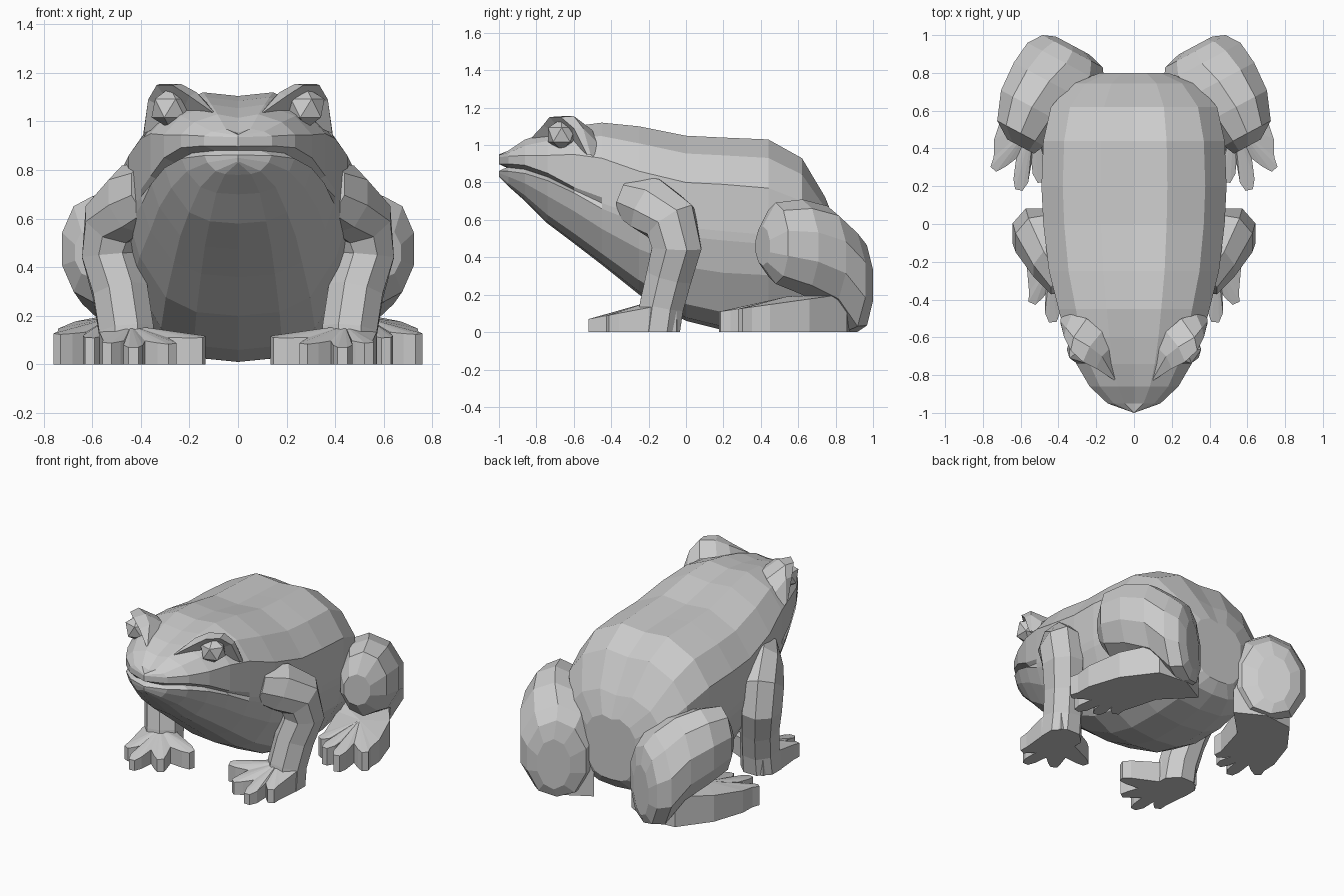
import bpy, bmesh
from math import sin, cos, pi
from mathutils import Vector as V

if "Cube" in bpy.data.objects:
    bpy.data.objects.remove(bpy.data.objects["Cube"])


def make(name, verts, faces, mirror=False):
    me = bpy.data.meshes.new(name)
    me.from_pydata([tuple(v) for v in verts], [], faces)
    bm = bmesh.new()
    bm.from_mesh(me)
    bmesh.ops.remove_doubles(bm, verts=bm.verts, dist=.0005)
    bmesh.ops.recalc_face_normals(bm, faces=bm.faces)
    bm.to_mesh(me)
    bm.free()
    ob = bpy.data.objects.new(name, me)
    bpy.context.collection.objects.link(ob)
    if mirror:
        ob.modifiers.new("mirror", 'MIRROR').use_mirror_merge = False
    return ob


def loft(name, rings, mirror=False, cap_start=True):
    n = len(rings[0])
    verts = [p for r in rings for p in r]
    faces = [(i * n + j, i * n + (j + 1) % n, (i + 1) * n + (j + 1) % n, (i + 1) * n + j)
             for i in range(len(rings) - 1) for j in range(n)]
    faces.append(tuple(range(len(verts) - n, len(verts))))
    if cap_start:
        faces.append(tuple(range(n)))
    return make(name, verts, faces, mirror)


def oval(c, a, b, n=8):
    pts = []
    for k in range(n):
        t = 2 * pi * (k + 0.5) / n
        p = c + (a * cos(t) + b * sin(t)) * 1.06
        p.z = max(p.z, 0)
        pts.append(p)
    return pts


def lerp(a, b, t):
    return a + (b - a) * t


# Body and head: y, half width, top z, bottom z, cheek z, mouth z, half gap, mouth depth
sections = [
    (-1.00, 0, .95, .83, .935, .88, .018, 0),
    (-0.95, .14, .97, .78, .94, .88, .02, .045),
    (-0.86, .235, 1.03, .70, .945, .87, .022, .045),
    (-0.74, .305, 1.07, .58, .945, .83, .02, .045),
    (-0.60, .36, 1.10, .475, .95, .76, .015, .03),
    (-0.45, .40, 1.12, .36, .93, .69, .03, 0),
    (-0.25, .45, 1.10, .20, .86, .62, .04, 0),
    (0.00, .48, 1.05, .06, .80, .56, .05, 0),
    (0.20, .49, 1.04, .01, .79, .54, .05, 0),
    (0.44, .48, 1.03, .01, .77, .52, .05, 0),
    (0.62, .44, .93, .04, .70, .46, .05, 0),
    (0.745, .33, .72, .09, .57, .38, .05, 0),
    (0.80, .18, .58, .16, .48, .34, .05, 0)]
rings = []
for y, w, zt, zb, zs, zm, g, d in sections:
    lo = zm - g
    half = [(0, y, zt - .015), (.36 * w, y, zt), (.77 * w, y, lerp(zs, zt, .62)), (w, y, zs),
            (w, y, zm + g), (w - d, y + (.04 if w == 0 else 0), zm), (w * .99, y, lo),
            (w * .9, y, lerp(lo, zb, .36)), (w * .66, y, lerp(lo, zb, .8)),
            (w * .38, y, lerp(lo, zb, .96)), (0, y, zb)]
    if w == 0:
        half[0], half[1], half[2] = (0, y, zt), (0, y, zt - .004), (0, y, zt - .008)
    rings.append([V(p) for p in half] + [V((-p[0], p[1], p[2])) for p in half[-2:0:-1]])
loft("body", rings, cap_start=False)

# Eyeballs
bm = bmesh.new()
for s in (-1, 1):
    r = bmesh.ops.create_icosphere(bm, subdivisions=1, radius=.085)
    bmesh.ops.translate(bm, verts=r['verts'], vec=(s * .28, -.665, 1.055))
me = bpy.data.meshes.new("eyes")
bm.to_mesh(me)
bm.free()
bpy.context.collection.objects.link(bpy.data.objects.new("eyes", me))

# Hooded eyelids: rim over the eye, ridge behind it, base on the skull
rim = [(.10, -.83, 1.035), (.20, -.765, 1.105), (.27, -.73, 1.15), (.335, -.67, 1.15),
       (.37, -.60, 1.09), (.388, -.53, .95)]
ridge = [(.10, -.82, 1.04), (.17, -.70, 1.12), (.235, -.65, 1.155), (.32, -.60, 1.155),
         (.36, -.55, 1.09), (.39, -.51, .95)]
base = [(.10, -.80, 1.03), (.13, -.66, 1.08), (.17, -.57, 1.09), (.25, -.50, 1.08),
        (.33, -.48, 1.02), (.38, -.47, .91)]
faces = [(r * 6 + i, r * 6 + i + 1, r * 6 + i + 7, r * 6 + i + 6) for r in (0, 1) for i in range(5)]
faces += [(i, i + 1, 18) for i in range(5)]
make("eyelid", rim + ridge + base + [(.24, -.62, 1.02)], faces, True)

# Front legs: x, y, z, half width, half depth
arm = [(.36, -.30, .72, .10, .12), (.44, -.20, .68, .11, .15), (.51, -.08, .59, .125, .145),
       (.525, -.05, .45, .12, .135), (.485, -.09, .30, .115, .125),
       (.46, -.13, .14, .115, .12), (.455, -.15, 0, .12, .12)]
pts = [V(a[:3]) for a in arm]
rings = []
for i, a in enumerate(arm):
    t = (pts[min(i + 1, len(pts) - 1)] - pts[max(i - 1, 0)]).normalized()
    if i == len(arm) - 1:
        t = V((0, 0, -1))
    u = V((1, 0, 0))
    u = (u - t * u.dot(t)).normalized()
    rings.append(oval(pts[i], u * a[3], t.cross(u) * a[4]))
loft("front_leg", rings, True)

# Folded hind legs: x, y, z, half thickness, half height
thigh = [(.60, .41, .46, .08, .10), (.60, .48, .475, .14, .205), (.54, .62, .455, .185, .24),
         (.45, .755, .40, .21, .26), (.36, .85, .28, .23, .29), (.325, .915, .25, .18, .25),
         (.325, .945, .23, .10, .16)]
out = V((.88, .47, 0))
loft("hind_leg", [oval(V(a[:3]), out * a[3], V((0, 0, a[4])), 10) for a in thigh], True)


# Webbed feet: toes run from inner to outer, heel points close the outline
def foot(name, palm, toes, heel, w, h, slope):
    palm = V(palm)
    toes = [V(t) for t in toes]
    y0 = min(t.y for t in toes)
    line = []
    for i, t in enumerate(toes):
        d = (t - palm).normalized()
        p = V((-d.y, d.x)) * w
        line += [t - p - d * .05, t - p * .5, t + p * .5, t + p - d * .05]
        if i < len(toes) - 1:
            line.append(lerp((t + toes[i + 1]) / 2, palm, .36))
    line += [V(q) for q in heel]
    n = len(line)
    verts = [(p.x, p.y, 0) for p in line] + [(p.x, p.y, h + slope * (p.y - y0)) for p in line]
    # top and bottom fans meet at the palm
    verts += [(palm.x, palm.y, 0), (palm.x, palm.y, h + slope * (palm.y - y0) + .03)]
    faces = []
    for i in range(n):
        j = (i + 1) % n
        faces += [(i, j, n + j, n + i), (j, i, 2 * n), (n + i, n + j, 2 * n + 1)]
    make(name, verts, faces, True)


foot("front_foot", (.44, -.2), [(.14, -.29), (.27, -.44), (.43, -.52), (.54, -.42)],
     [(.57, -.2), (.54, -.05), (.40, -.04), (.34, -.16)], .04, .07, .19)
foot("hind_foot", (.53, .54), [(.40, .30), (.49, .22), (.61, .18), (.745, .29)],
     [(.74, .45), (.67, .66), (.52, .86), (.32, .88), (.14, .78), (.32, .60)], .04, .11, .14)
